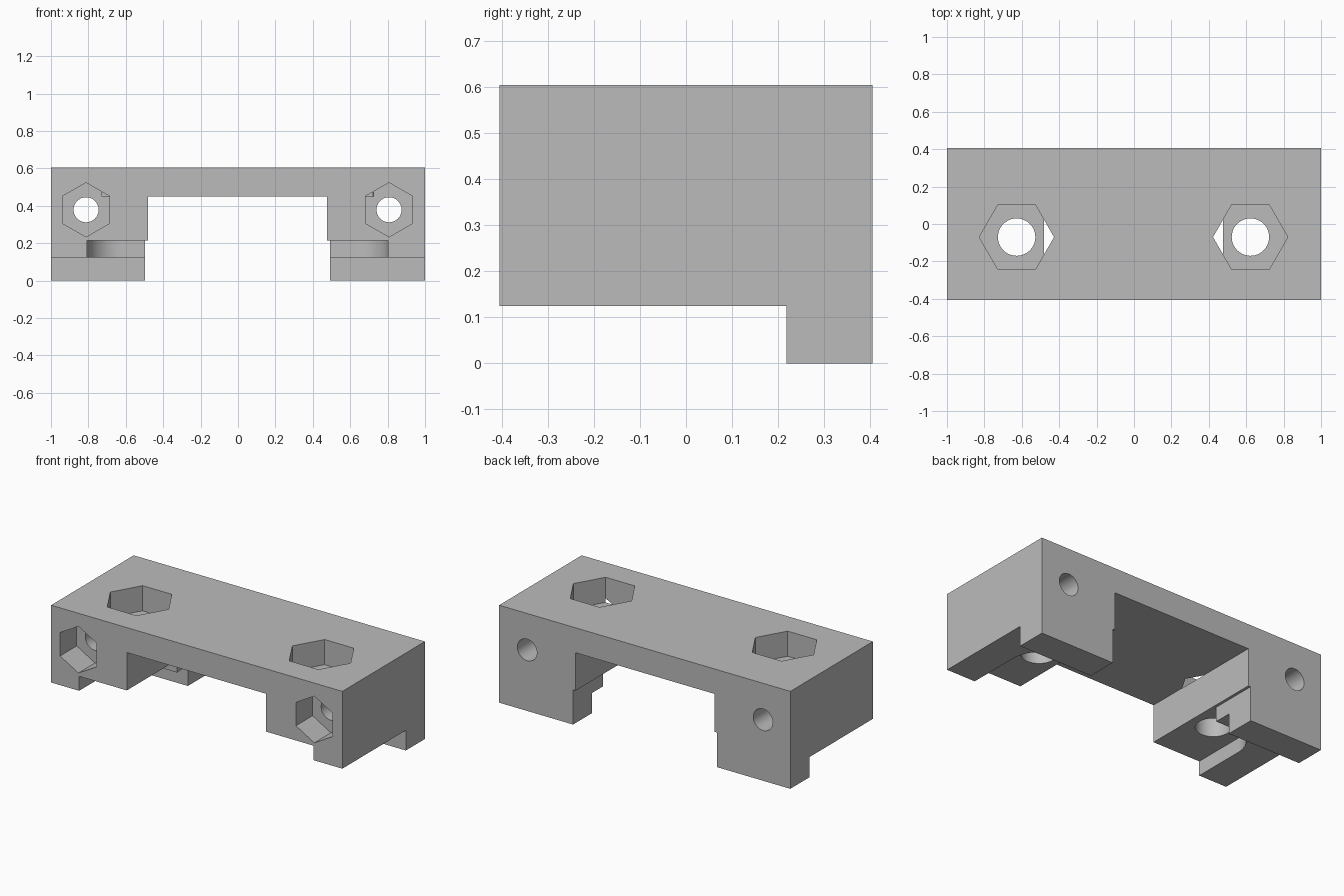
import bpy, bmesh
from math import cos, sin, pi
from mathutils import Vector

cube = bpy.data.objects.get("Cube")
if cube:
    bpy.data.objects.remove(cube, do_unlink=True)

DEPTH, TOP, SHIFT = 0.405, 0.605, -0.0025
HOLE_Y, HOLE_X = -0.07, 0.625
BOLT_X, BOLT_Z = 0.81, 0.379

gray = bpy.data.materials.new("plain gray")
gray.use_nodes = True
gray.diffuse_color = (0.5, 0.5, 0.5, 1)
gray.node_tree.nodes["Principled BSDF"].inputs["Base Color"].default_value = (0.5, 0.5, 0.5, 1)


def prism(name, points, axis, start, end):
    """Extrude a closed profile along y (points are x, z) or z (points are x, y)."""
    bm = bmesh.new()
    if axis == "y":
        verts = [bm.verts.new((a, start, b)) for a, b in points]
        move = Vector((0, end - start, 0))
    else:
        verts = [bm.verts.new((a, b, start)) for a, b in points]
        move = Vector((0, 0, end - start))
    face = bm.faces.new(verts)
    out = bmesh.ops.extrude_face_region(bm, geom=[face])
    new = [v for v in out["geom"] if isinstance(v, bmesh.types.BMVert)]
    bmesh.ops.translate(bm, verts=new, vec=move)
    bmesh.ops.recalc_face_normals(bm, faces=bm.faces)
    mesh = bpy.data.meshes.new(name)
    bm.to_mesh(mesh)
    bm.free()
    obj = bpy.data.objects.new(name, mesh)
    bpy.context.collection.objects.link(obj)
    return obj


def ring(cx, cy, radius, sides, turn=0.0):
    return [(cx + radius * cos(turn + 2 * pi * i / sides),
             cy + radius * sin(turn + 2 * pi * i / sides)) for i in range(sides)]


def cut(body, cutter):
    cutter.hide_render = True
    mod = body.modifiers.new("cut", "BOOLEAN")
    mod.operation, mod.solver, mod.object = "DIFFERENCE", "EXACT", cutter
    bpy.context.view_layer.objects.active = body
    bpy.ops.object.modifier_apply(modifier=mod.name)
    bpy.data.objects.remove(cutter, do_unlink=True)


# Bridge-shaped body with a stepped central channel
body = prism("mount_body", [
    (-1, 0), (-0.497, 0), (-0.497, 0.215), (-0.48, 0.215), (-0.48, 0.45),
    (0.475, 0.45), (0.475, 0.215), (0.492, 0.215), (0.492, 0), (1, 0),
    (1, TOP), (-1, TOP)], "y", -DEPTH, DEPTH)
body.data.materials.append(gray)

# Relief under the front, leaving feet at the back
cut(body, prism("front_relief", [(-1.2, -0.2), (1.2, -0.2), (1.2, 0.125), (-1.2, 0.125)],
                "y", -0.6, 0.218))

for side in (-1, 1):
    hx, bx = side * HOLE_X + SHIFT, side * BOLT_X + SHIFT
    # Rounded slot under each leg, open to the front and the channel
    arc = [(hx + side * 0.18 * cos(pi / 2 * i / 16), HOLE_Y + 0.18 * sin(pi / 2 * i / 16))
           for i in range(17)]
    slot = [(side * 0.4, -0.6), (hx + side * 0.18, -0.6)] + arc + [(side * 0.4, HOLE_Y + 0.18)]
    cut(body, prism("slot", slot, "z", -0.1, 0.215))
    # Vertical hole with a hexagonal pocket on top
    cut(body, prism("top_pocket", ring(hx, HOLE_Y, 0.2, 6), "z", 0.449, 0.8))
    cut(body, prism("top_hole", ring(hx, HOLE_Y, 0.1, 48), "z", -0.1, 0.7))
    # Front-to-back hole with a hexagonal pocket in front
    cut(body, prism("front_pocket", ring(bx, BOLT_Z, 0.145, 6, pi / 6), "y", -0.6, -0.242))
    cut(body, prism("front_hole", ring(bx, BOLT_Z, 0.067, 48), "y", -0.6, 0.6))

bpy.ops.object.select_all(action="DESELECT")
body.select_set(True)
bpy.context.view_layer.objects.active = body
bpy.ops.object.shade_smooth_by_angle(angle=pi / 6)
